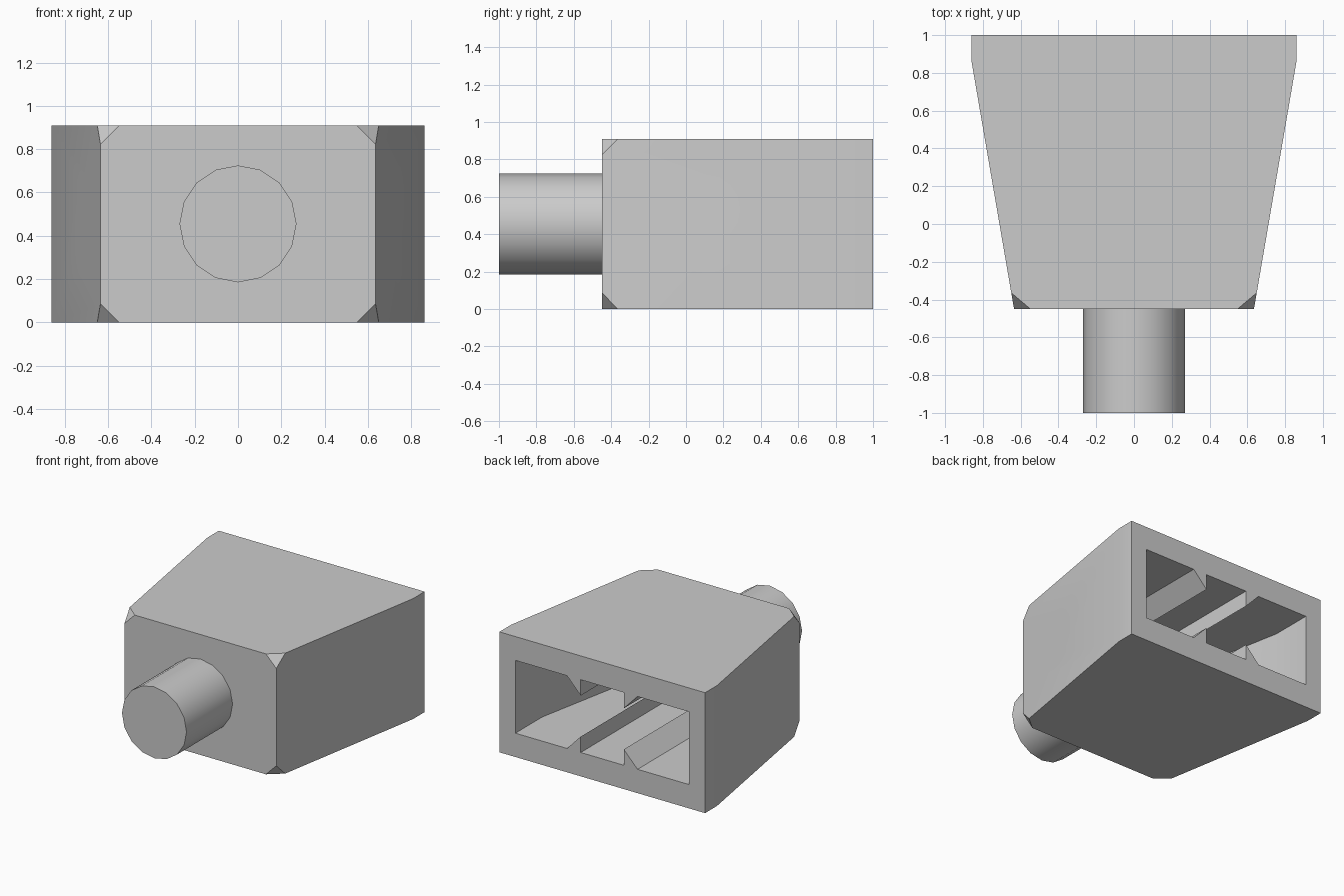
import bpy, bmesh, math
from mathutils import Matrix, Vector

cube = bpy.data.objects.get("Cube")
if cube:
    bpy.data.objects.remove(cube, do_unlink=True)

HEIGHT, BACK, FRONT = 0.91, 1.0, -0.45
MID = HEIGHT / 2
FLOOR, CEILING, INNER_FRONT = 0.18, 0.73, -0.3

grey = bpy.data.materials.new("light_grey")
grey.use_nodes = True
grey.diffuse_color = (0.6, 0.6, 0.6, 1)
grey.node_tree.nodes["Principled BSDF"].inputs["Base Color"].default_value = grey.diffuse_color


def finish(bm, name):
    bmesh.ops.recalc_face_normals(bm, faces=bm.faces)
    mesh = bpy.data.meshes.new(name)
    bm.to_mesh(mesh)
    bm.free()
    mesh.materials.append(grey)
    obj = bpy.data.objects.new(name, mesh)
    bpy.context.collection.objects.link(obj)
    return obj


def extrude(points, direction):
    """Solid made by sweeping a flat outline along a direction."""
    bm = bmesh.new()
    face = bm.faces.new([bm.verts.new(p) for p in points])
    new = bmesh.ops.extrude_face_region(bm, geom=[face], use_keep_orig=True)["geom"]
    verts = [g for g in new if isinstance(g, bmesh.types.BMVert)]
    bmesh.ops.translate(bm, vec=direction, verts=verts)
    return bm


def plan(half, z):
    """Mirror a half outline in plan to a full one."""
    return [(x, y, z) for x, y in half] + [(-x, y, z) for x, y in reversed(half)]


def cylinder(name, radius, depth, sides, centre, axis, roll=0):
    bm = bmesh.new()
    bmesh.ops.create_cone(bm, cap_ends=True, segments=sides, radius1=radius,
                          radius2=radius, depth=depth)
    turn = Vector(axis).to_track_quat("Z", "Y").to_matrix().to_4x4()
    bm.transform(Matrix.Translation(centre) @ turn @ Matrix.Rotation(roll, 4, "Z"))
    return finish(bm, name)


def activate(obj):
    bpy.ops.object.select_all(action="DESELECT")
    obj.select_set(True)
    bpy.context.view_layer.objects.active = obj


def smooth(obj):
    activate(obj)
    bpy.ops.object.shade_smooth_by_angle(angle=math.radians(30))


def cut(obj, cutter):
    mod = obj.modifiers.new("cut", "BOOLEAN")
    mod.operation, mod.solver, mod.object = "DIFFERENCE", "EXACT", cutter
    activate(obj)
    bpy.ops.object.modifier_apply(modifier=mod.name)
    bpy.data.objects.remove(cutter, do_unlink=True)


# Tapered housing with its four front corners clipped
bm = extrude(plan([(0.635, FRONT), (0.86, 0.86), (0.86, BACK)], 0), (0, 0, HEIGHT))
corners = [v for v in bm.verts if v.co.y < FRONT + 0.01]
bmesh.ops.bevel(bm, geom=corners, offset=0.087, segments=1, affect="VERTICES")
body = finish(bm, "housing")

# Hollow, open at the back
inner = [(0.535, INNER_FRONT), (0.726, 0.68), (0.726, BACK + 0.1)]
cut(body, finish(extrude(plan(inner, FLOOR), (0, 0, CEILING - FLOOR)), "hollow_cutter"))

# Round holes, square to the slanted side walls
for side in (-1, 1):
    cut(body, cylinder("hole_cutter", 0.225, 0.34, 16, (side * 0.704, -0.05, MID),
                       (side, -0.172, 0)))
smooth(body)

# Wedge ribs inside, two on the floor and two under the ceiling
for side, side_name in ((-1, "right"), (1, "left")):
    for base, up, level in ((FLOOR, 1, "lower"), (CEILING, -1, "upper")):
        outline = [(side * 0.18, base), (side * 0.295, base), (side * 0.18, base + up * 0.12)]
        points = [(x, INNER_FRONT, z) for x, z in outline]
        finish(extrude(points, (0, BACK - INNER_FRONT, 0)), f"{level}_{side_name}_rib")

# Front peg
smooth(cylinder("front_peg", 0.27, 0.55, 16, (0, -0.725, MID), (0, -1, 0)))
